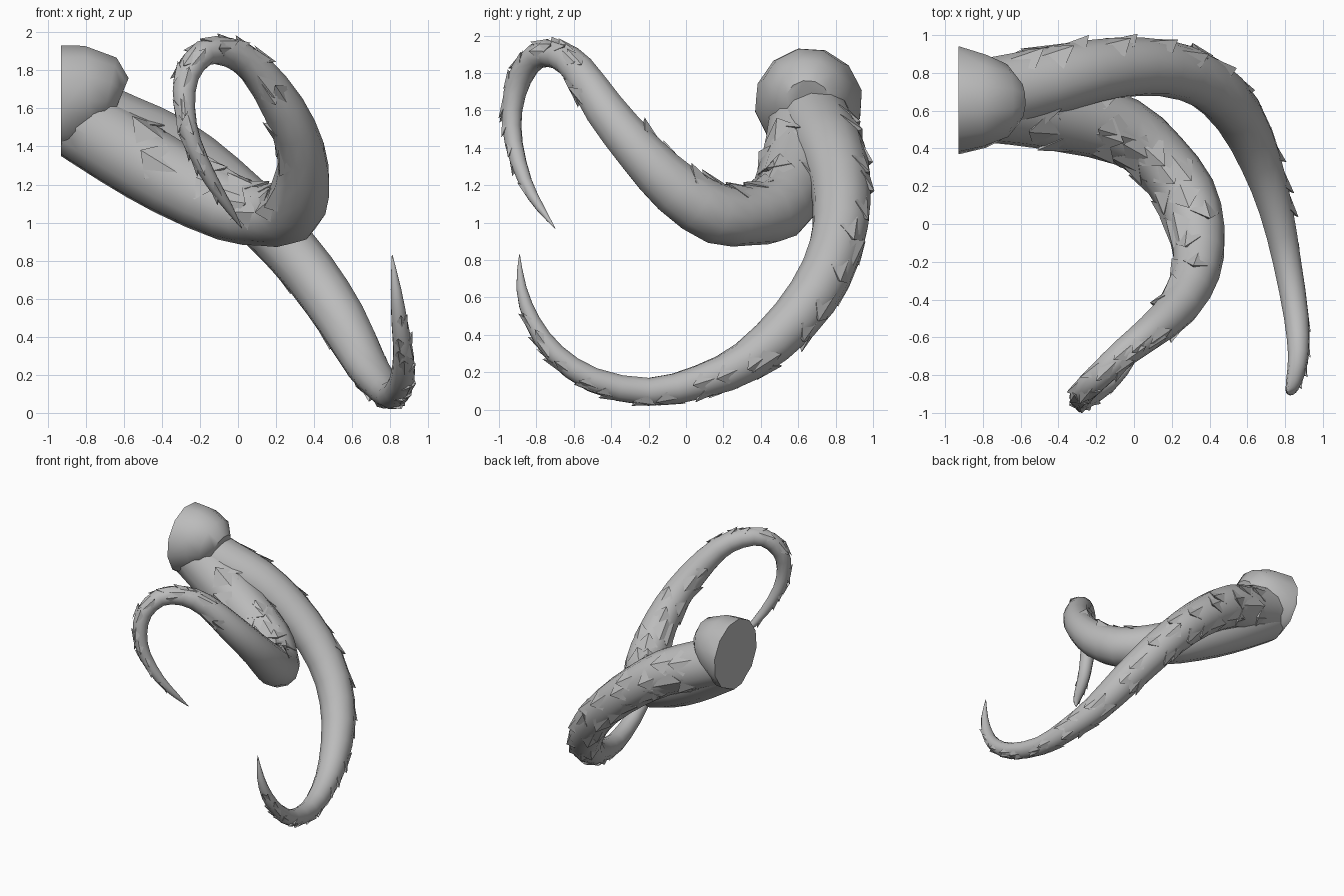
import bpy, bmesh, math, random
from mathutils import Vector

if "Cube" in bpy.data.objects:
    bpy.data.objects.remove(bpy.data.objects["Cube"])
random.seed(7)
CUT_X = -0.93

grey = bpy.data.materials.new("horn grey")
grey.use_nodes = True
grey.diffuse_color = (0.5, 0.5, 0.5, 1)
grey.node_tree.nodes["Principled BSDF"].inputs["Base Color"].default_value = (0.5, 0.5, 0.5, 1)


def finish(name, bm, angle):
    # trim everything flush with the flat root end
    geom = bm.verts[:] + bm.edges[:] + bm.faces[:]
    bmesh.ops.bisect_plane(bm, geom=geom, plane_co=(CUT_X, 0, 0), plane_no=(-1, 0, 0), clear_outer=True)
    bmesh.ops.holes_fill(bm, edges=[e for e in bm.edges if e.is_boundary])
    bmesh.ops.recalc_face_normals(bm, faces=bm.faces)
    mesh = bpy.data.meshes.new(name)
    bm.to_mesh(mesh)
    bm.free()
    mesh.materials.append(grey)
    ob = bpy.data.objects.new(name, mesh)
    bpy.context.collection.objects.link(ob)
    bpy.ops.object.select_all(action='DESELECT')
    ob.select_set(True)
    bpy.context.view_layer.objects.active = ob
    bpy.ops.object.shade_smooth_by_angle(angle=math.radians(angle))


def refine(path):
    # insert a smooth midpoint between each pair of points
    q = [Vector(p) for p in path]
    out = []
    for i in range(len(q) - 1):
        before, after = q[max(i - 1, 0)], q[min(i + 2, len(q) - 1)]
        out += [q[i], (9 * (q[i] + q[i + 1]) - before - after) / 16]
    return out + [q[-1]]


def frames(path):
    # centre, radius, tangent and two side axes carried along the path
    pts = [Vector(p[:3]) for p in path]
    side = Vector((0, 1, 0.2))
    out = []
    for i, p in enumerate(pts):
        t = (pts[min(i + 1, len(pts) - 1)] - pts[max(i - 1, 0)]).normalized()
        side = (side - t * side.dot(t)).normalized()
        out.append((p, path[i][3], t, side.copy(), t.cross(side)))
    return out


def tube(name, path, sides=12):
    bm = bmesh.new()
    rings = []
    for p, r, t, u, v in frames(path):
        ring = []
        for k in range(sides):
            a = math.tau * k / sides
            ring.append(bm.verts.new(p + r * (u * math.cos(a) + v * math.sin(a))))
        rings.append(ring)
    for a, b in zip(rings, rings[1:]):
        for k in range(sides):
            n = (k + 1) % sides
            bm.faces.new((a[k], a[n], b[n], b[k]))
    bm.faces.new(rings[0])
    bm.faces.new(rings[-1])
    finish(name, bm, 45)


def barbs(name, path, outward, spread, backward):
    # long flat slivers lying on the outer side of a horn, one end slightly lifted
    bm = bmesh.new()
    fr = frames(path)
    for i in range(4, len(fr) - 4):
        for j in (-1, 1):
            f = random.random()
            p = fr[i][0].lerp(fr[i + 1][0], f)
            r = fr[i][1] * (1 - f) + fr[i + 1][1] * f
            t = fr[i][2].lerp(fr[i + 1][2], f).normalized()
            o = outward(p, i / len(fr))
            o = (o - t * o.dot(t)).normalized()
            a = j * random.uniform(0, spread)
            n = o * math.cos(a) + t.cross(o) * math.sin(a)
            w = t.cross(n) * r * 0.55
            d = -t if random.random() < backward else t
            length = 0.07 + r * random.uniform(0.7, 1.1)
            left, right, low, top, back = [bm.verts.new(c) for c in (
                p + n * r * 0.84 + w, p + n * r * 0.84 - w, p + n * r * 0.7 + d * length * 0.2,
                p + n * (r * 1.06 + 0.01) + d * length * 0.4, p + n * r * 0.96 - d * length * 0.6)]
            for face in ((back, left, top), (back, top, right), (left, low, top),
                         (low, right, top), (back, low, left), (back, right, low)):
                bm.faces.new(face)
    finish(name, bm, 20)


# centre lines: x, y, z, radius
upper_path = refine([
    (-1.15, .65, 1.71, .2), (-.9, .645, 1.57, .205), (-.62, .62, 1.39, .205), (-.35, .575, 1.23, .2),
    (-.05, .49, 1.08, .18), (.13, .35, 1.04, .162), (.27, .16, 1.05, .165), (.335, -.05, 1.18, .15),
    (.33, -.25, 1.38, .127), (.24, -.43, 1.6, .112), (.09, -.57, 1.81, .09), (-.05, -.68, 1.895, .077),
    (-.18, -.8, 1.89, .07), (-.27, -.89, 1.77, .065), (-.28, -.93, 1.6, .055), (-.24, -.92, 1.42, .048),
    (-.14, -.86, 1.22, .037), (-.05, -.78, 1.08, .023), (.02, -.7, .97, .002)])
lower_path = refine([
    (-1.1, .64, 1.64, .2), (-.85, .67, 1.58, .2), (-.6, .72, 1.48, .195), (-.35, .78, 1.38, .18),
    (-.1, .825, 1.21, .163), (.16, .825, .98, .15), (.38, .75, .73, .143), (.55, .58, .48, .133),
    (.67, .33, .26, .112), (.75, .08, .15, .092), (.81, -.2, .095, .077), (.86, -.5, .16, .067),
    (.87, -.7, .3, .055), (.85, -.82, .47, .044), (.83, -.88, .65, .028), (.81, -.89, .83, .002)])

tube("upper_horn", upper_path)
tube("lower_horn", lower_path)

start, end = Vector((-.3, .1, 1)), Vector((-.6, -1, .2))
barbs("upper_horn_barbs", upper_path, lambda p, f: start.lerp(end, f), 1.3, 0.5)
centre = Vector((.3, 0, .95))
barbs("lower_horn_barbs", lower_path, lambda p, f: p - centre, 1.1, 0.2)

# bulbous root with a flat end
tube("root_stump", [(-1.0, .655, 1.65, .295), (-.92, .655, 1.65, .29), (-.78, .65, 1.685, .25),
                    (-.68, .65, 1.675, .2), (-.62, .65, 1.65, .12)])
